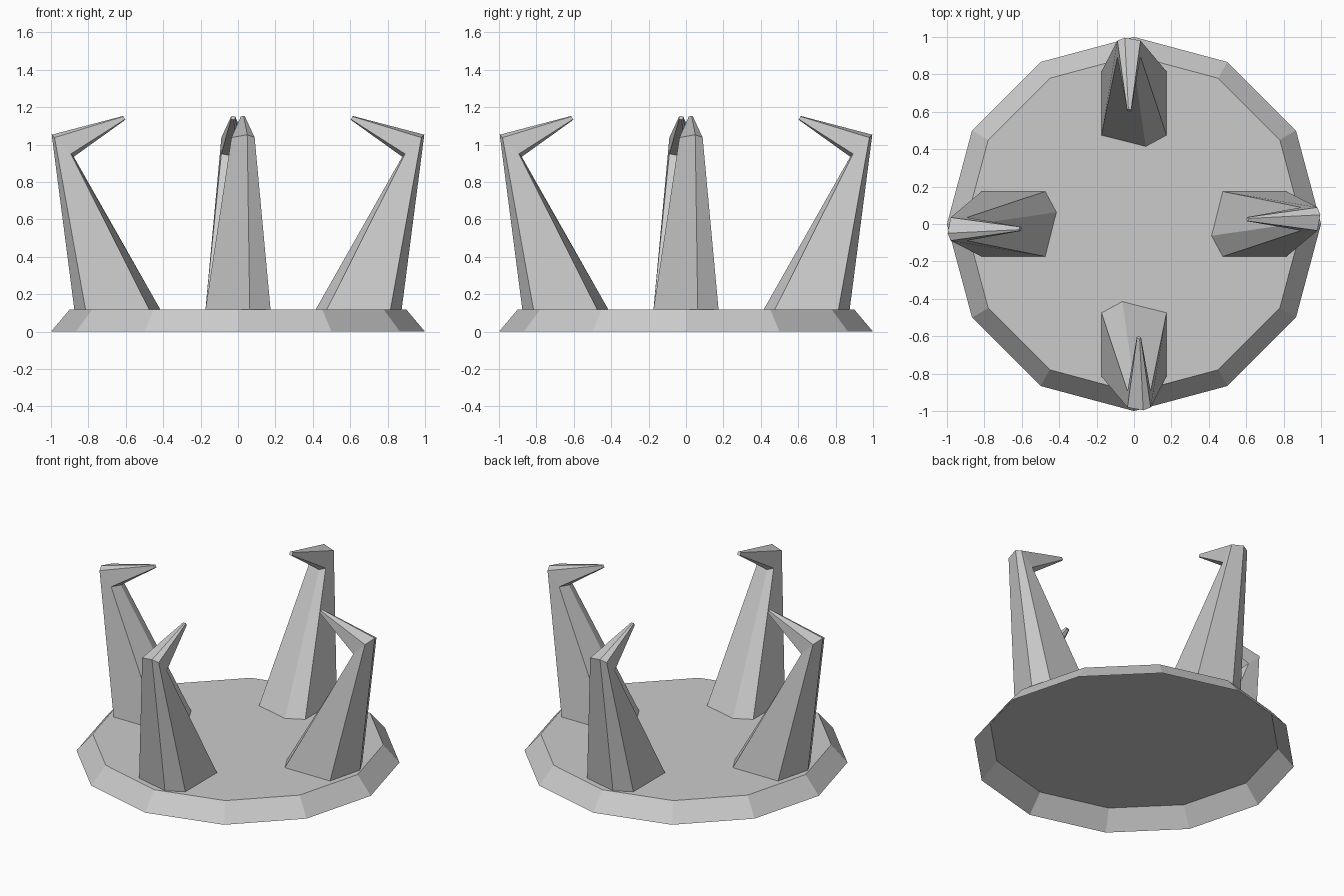
import bpy, bmesh
from math import pi
from mathutils import Matrix, Vector

if "Cube" in bpy.data.objects:
    bpy.data.objects.remove(bpy.data.objects["Cube"])

BASE_H = 0.118


def add_object(name, bm):
    mesh = bpy.data.meshes.new(name)
    bm.to_mesh(mesh)
    bm.free()
    bpy.context.collection.objects.link(bpy.data.objects.new(name, mesh))


# Twelve-sided bevelled base plate, a hollow shell open underneath
bm = bmesh.new()
bmesh.ops.create_cone(bm, cap_ends=True, segments=12, radius1=1.0, radius2=0.9, depth=BASE_H,
                      matrix=Matrix.Translation((0, 0, BASE_H / 2)))
bottom = [f for f in bm.faces if f.calc_center_median().z < 0.001]
bmesh.ops.delete(bm, geom=bottom, context='FACES_ONLY')
add_object("base_plate", bm)

# Shared six-sided cross-section: (sideways, outward) in units of half size
SECTION = [(-1, 0.74), (-1, -0.74), (-0.36, -1), (1, -0.74), (1, 0.74), (0.36, 1)]

# Rings of a claw on the front side: centre, half width, half-depth vector pointing outward
RINGS = [
    ((0.0, -0.645, BASE_H), 0.174, (0, -0.23, 0)),         # foot
    ((0.027, -0.937, 0.994), 0.062, (0, -0.059, 0.059)),   # knee
    ((0.026, -0.608, 1.143), 0.011, (0, -0.006, 0.010)),   # tip
]


def make_claw(name, angle):
    bm = bmesh.new()
    loops = []
    for centre, half_width, outward in RINGS:
        loops.append([bm.verts.new(Vector(centre) + Vector((half_width * u, 0, 0)) + Vector(outward) * v)
                      for u, v in SECTION])
    n = len(SECTION)
    for low, high in zip(loops, loops[1:]):
        for i in range(n):
            j = (i + 1) % n
            bm.faces.new((low[i], low[j], high[j], high[i]))
    bm.faces.new(loops[-1])  # tip cap; the foot is open where it meets the plate
    bmesh.ops.recalc_face_normals(bm, faces=bm.faces)
    bm.transform(Matrix.Rotation(angle, 4, 'Z'))
    add_object(name, bm)


# Four claws around the plate
for k, side in enumerate(("front", "right", "back", "left")):
    make_claw(side + "_claw", k * pi / 2)
